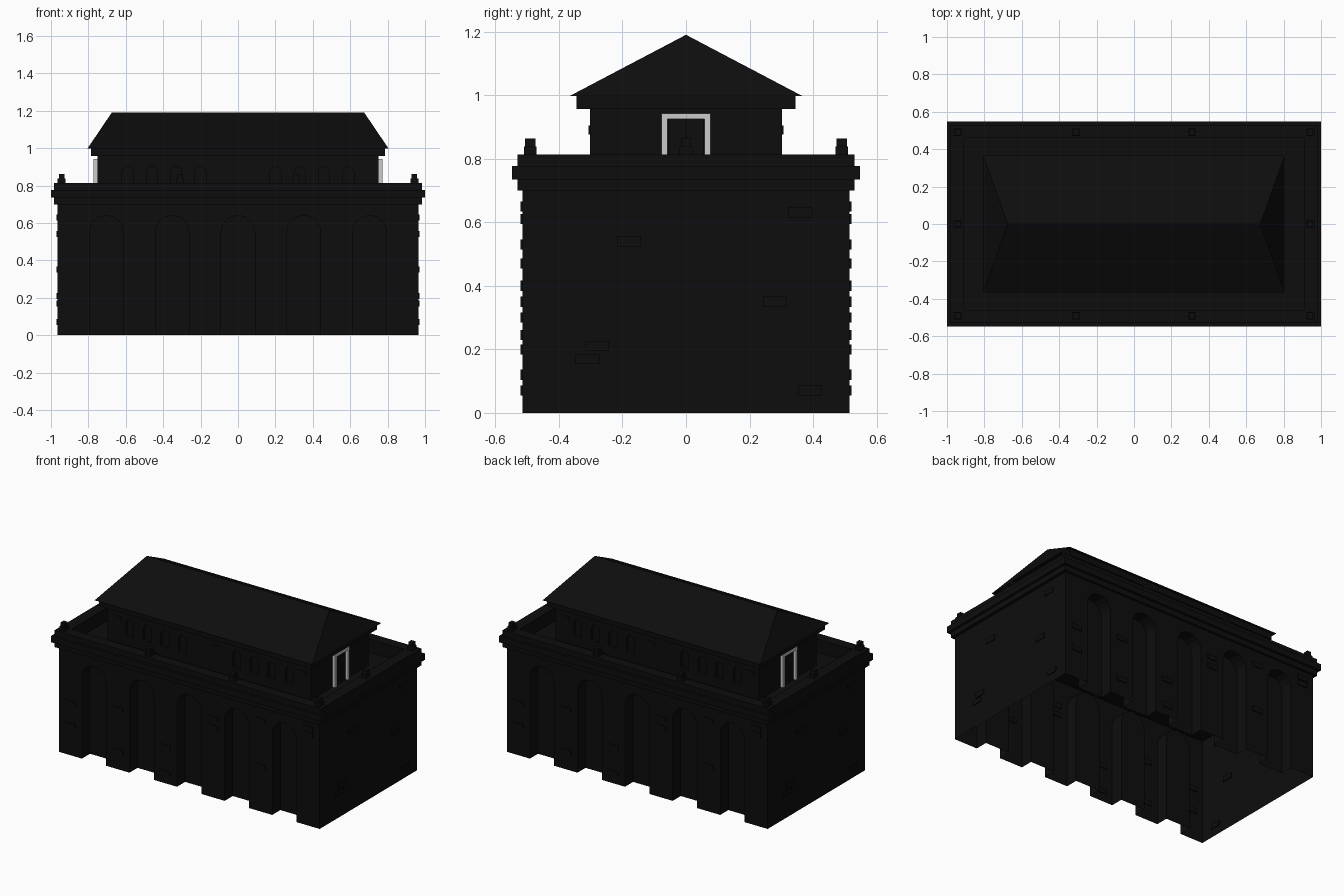
import bpy, bmesh, math

cube = bpy.data.objects.get("Cube")
if cube:
    bpy.data.objects.remove(cube, do_unlink=True)


def material(name, value):
    m = bpy.data.materials.new(name)
    m.use_nodes = True
    colour = (value, value, value, 1)
    m.diffuse_color = colour
    m.node_tree.nodes["Principled BSDF"].inputs["Base Color"].default_value = colour
    return m


BLACK = material("black stone", 0.004)
PALE = material("pale trim", 0.6)


def finish(name, bm, mat=BLACK):
    bmesh.ops.remove_doubles(bm, verts=bm.verts, dist=0.0001)
    bmesh.ops.recalc_face_normals(bm, faces=bm.faces)
    mesh = bpy.data.meshes.new(name)
    bm.to_mesh(mesh)
    bm.free()
    mesh.materials.append(mat)
    ob = bpy.data.objects.new(name, mesh)
    bpy.context.collection.objects.link(ob)
    return ob


def add_box(bm, centre, size):
    vs = bmesh.ops.create_cube(bm, size=1)["verts"]
    bmesh.ops.scale(bm, vec=size, verts=vs)
    bmesh.ops.translate(bm, vec=centre, verts=vs)


def boxes(name, items, mat=BLACK):
    bm = bmesh.new()
    for centre, size in items:
        add_box(bm, centre, size)
    return finish(name, bm, mat)


def loft(name, levels, cap_start=True):
    """Stack rectangles given as (half x, half y, z)."""
    bm = bmesh.new()
    rings = [[bm.verts.new((sx * x, sy * y, z)) for sx, sy in
              ((-1, -1), (1, -1), (1, 1), (-1, 1))] for x, y, z in levels]
    for a, b in zip(rings, rings[1:]):
        for i in range(4):
            j = (i + 1) % 4
            bm.faces.new((a[i], a[j], b[j], b[i]))
    if cap_start:
        bm.faces.new(rings[0])
    bm.faces.new(rings[-1])
    return finish(name, bm)


def cut_arches(target, xs, half_w, bottom, spring, face_y, depth):
    """Cut a row of arched niches into the front and back walls."""
    bm = bmesh.new()
    for side in (-1, 1):
        for cx in xs:
            pts = [(-half_w, bottom), (half_w, bottom)]
            pts += [(half_w * math.cos(math.pi * i / 8),
                     spring + half_w * math.sin(math.pi * i / 8)) for i in range(9)]
            ring = [bm.verts.new((cx + x, side * (face_y - depth), z)) for x, z in pts]
            f = bm.faces.new(ring)
            out = bmesh.ops.extrude_face_region(bm, geom=[f])["geom"]
            bmesh.ops.translate(bm, vec=(0, side * (depth + 0.1), 0),
                                verts=[v for v in out if isinstance(v, bmesh.types.BMVert)])
    cutter = finish(target.name + "_cutter", bm)
    cutter.hide_render = True
    mod = target.modifiers.new("niches", 'BOOLEAN')
    mod.operation = 'DIFFERENCE'
    mod.solver = 'EXACT'
    mod.object = cutter
    bpy.context.view_layer.objects.active = target
    bpy.ops.object.modifier_apply(modifier=mod.name)
    bpy.data.objects.remove(cutter, do_unlink=True)


# Main hall with five deep arched bays front and back, open underneath
hall = loft("main_hall", [(0.965, 0.515, 0), (0.965, 0.515, 0.71)])
cut_arches(hall, [i * 0.352 for i in range(-2, 3)], 0.09, -0.1, 0.55, 0.515, 0.085)
bm = bmesh.new()
bm.from_mesh(hall.data)
under = [f for f in bm.faces if f.calc_center_median().z < 0.001]
bmesh.ops.delete(bm, geom=under, context='FACES')
bm.to_mesh(hall.data)
bm.free()

# Stepped cornice, parapet and terrace floor
loft("cornice_and_terrace", [
    (0.96, 0.51, 0.70), (0.985, 0.53, 0.70), (0.985, 0.53, 0.735),
    (1.0, 0.547, 0.735), (1.0, 0.547, 0.777), (0.985, 0.53, 0.777),
    (0.985, 0.53, 0.813), (0.91, 0.46, 0.813), (0.91, 0.46, 0.725)], cap_start=False)

# Parapet posts
spots = [(x, y) for x in (-0.943, -0.31, 0.31, 0.943) for y in (-0.49, 0.49)]
spots += [(-0.943, 0), (0.943, 0)]
posts = []
for x, y in spots:
    posts.append(((x, y, 0.823), (0.042, 0.04, 0.03)))
    posts.append(((x, y, 0.848), (0.03, 0.033, 0.03)))
boxes("parapet_posts", posts)

# Upper storey with a row of small arched niches
upper = loft("upper_storey", [(0.752, 0.302, 0.72), (0.752, 0.302, 0.965)])
cut_arches(upper, [s * (0.2 + 0.13 * i) for s in (-1, 1) for i in range(4)],
           0.03, 0.79, 0.87, 0.302, 0.02)
loft("eaves_band", [(0.785, 0.345, 0.957), (0.785, 0.345, 1.0)])
loft("hipped_roof", [(0.805, 0.365, 0.998), (0.675, 0, 1.19)], cap_start=True)

# Doors with pale frames at both ends
for s, label in ((1, "left"), (-1, "right")):
    x = s * 0.757
    boxes(label + "_door_frame", [
        ((x, -0.068, 0.825), (0.03, 0.018, 0.2)),
        ((x, 0.068, 0.825), (0.03, 0.018, 0.2)),
        ((x, 0, 0.934), (0.03, 0.154, 0.018))], PALE)
    boxes(label + "_door", [((s * 0.753, y, 0.825), (0.008, 0.056, 0.2))
                            for y in (-0.029, 0.029)])

# Raised bricks on the end walls, piers and corners
bricks = []
for s in (-1, 1):
    for y, z in ((-0.18, 0.54), (0.28, 0.35), (-0.28, 0.21), (-0.31, 0.17), (0.39, 0.07),
                 (0.36, 0.63)):
        bricks.append(((s * 0.965, s * y, z), (0.012, 0.075, 0.032)))
    for i, z in enumerate((0.65, 0.61, 0.53, 0.245, 0.12, 0.35)):
        x = -0.88 + 0.352 * i
        bricks.append(((s * x, s * 0.515, z), (0.075, 0.012, 0.032)))
    for i, z in enumerate((0.2, 0.4, 0.07, 0.47, 0.3, 0.61)):
        x = -0.88 + 0.352 * i
        bricks.append(((s * x, s * -0.515, z), (0.075, 0.012, 0.032)))
    for x in (-0.68, 0.05, 0.68):
        bricks.append(((x, s * 0.302, 0.89), (0.06, 0.01, 0.028)))
boxes("raised_bricks", bricks)
